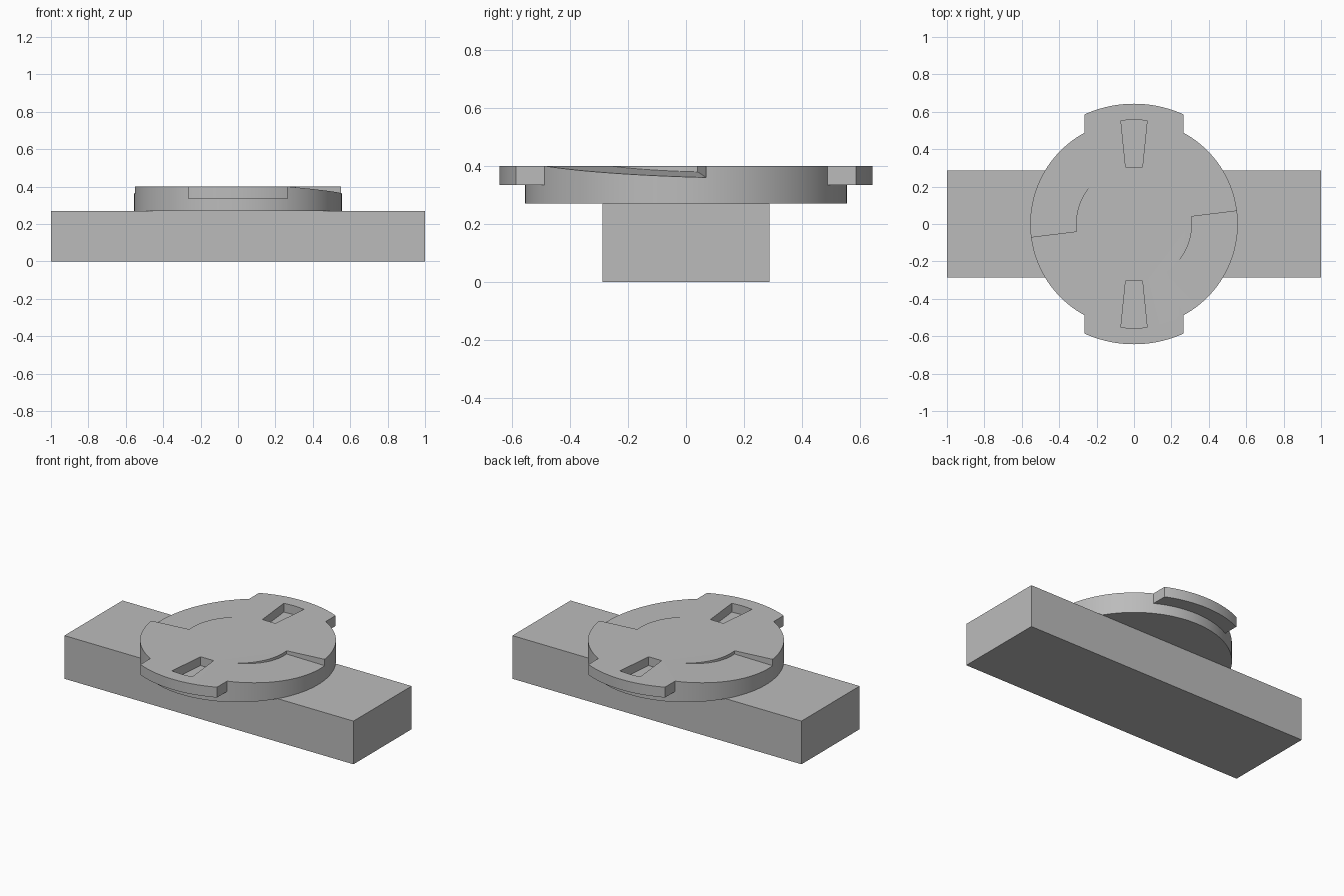
import bpy, bmesh
from math import cos, sin, pi, radians, acos

if "Cube" in bpy.data.objects:
    bpy.data.objects.remove(bpy.data.objects["Cube"])

BAR_TOP, TAB_BOTTOM, TOP = 0.27, 0.335, 0.40
DISC_R, TAB_R, TAB_X = 0.555, 0.643, 0.265

grey = bpy.data.materials.new("plain grey")
grey.use_nodes = True
grey.diffuse_color = (0.5, 0.5, 0.5, 1)
grey.node_tree.nodes["Principled BSDF"].inputs["Base Color"].default_value = (0.5, 0.5, 0.5, 1)


def make_object(name, bm):
    bmesh.ops.remove_doubles(bm, verts=bm.verts, dist=1e-5)
    bmesh.ops.recalc_face_normals(bm, faces=bm.faces)
    mesh = bpy.data.meshes.new(name)
    bm.to_mesh(mesh)
    bm.free()
    mesh.materials.append(grey)
    obj = bpy.data.objects.new(name, mesh)
    bpy.context.collection.objects.link(obj)
    return obj


def loft(name, rings):
    """Skin a stack of equal-length point rings and cap both ends."""
    bm = bmesh.new()
    loops = [[bm.verts.new(p) for p in ring] for ring in rings]
    n = len(loops[0])
    for a, b in zip(loops, loops[1:]):
        for i in range(n):
            j = (i + 1) % n
            # Skip where two rings share the same edge
            if (a[i].co - b[i].co).length + (a[j].co - b[j].co).length > 1e-5:
                bm.faces.new((a[i], a[j], b[j], b[i]))
    bm.faces.new(loops[0])
    bm.faces.new(loops[-1])
    return make_object(name, bm)


def polar(r, a):
    return r * cos(a), r * sin(a)


def cut(target, cutter):
    mod = target.modifiers.new("cut", "BOOLEAN")
    mod.operation, mod.solver, mod.object = "DIFFERENCE", "EXACT", cutter
    bpy.context.view_layer.objects.active = target
    bpy.ops.object.modifier_apply(modifier=mod.name)
    bpy.data.objects.remove(cutter)


# Base bar
rect = [(-1, -0.287), (1, -0.287), (1, 0.287), (-1, 0.287)]
loft("base_bar", [[(x, y, z) for x, y in rect] for z in (0, BAR_TOP)])

# Locking disc with two straight-sided tabs
corners = [acos(TAB_X / r) for r in (DISC_R, TAB_R)]
angles = [2 * pi * i / 128 for i in range(128)]
for c in corners:
    angles += [c, pi - c, pi + c, 2 * pi - c]
angles.sort()


def tab_radius(a):
    return max(DISC_R, min(TAB_R, TAB_X / max(abs(cos(a)), 1e-6)))


round_edge = [polar(DISC_R, a) for a in angles]
tab_edge = [polar(tab_radius(a), a) for a in angles]
levels = [(round_edge, BAR_TOP), (round_edge, TAB_BOTTOM),
          (tab_edge, TAB_BOTTOM), (tab_edge, TOP)]
disc = loft("locking_disc", [[(x, y, z) for x, y in e] for e, z in levels])


# Sloping ramp floor: a plane that meets the disc top near the front
def ramp_z(x, y):
    return TOP - 0.0825 * (0.917 * (x - 0.17) + 0.399 * (y + 0.26))


def arc(r, start, end, steps=32):
    return [polar(r, radians(start + (end - start) * i / steps)) for i in range(steps + 1)]


ramp = arc(0.31, 7.4, -60) + arc(0.6, -63, 7.2)
pocket = [(-0.045, 0.305), (0.045, 0.305), (0.07, 0.553), (0, 0.558), (-0.07, 0.553)]

# Both ramps and both pockets repeat after a half turn
for s in (1, -1):
    cut(disc, loft("ramp_cutter", [[(s * x, s * y, ramp_z(x, y)) for x, y in ramp],
                                   [(s * x, s * y, 0.5) for x, y in ramp]]))
    cut(disc, loft("pocket_cutter", [[(s * x, s * y, z) for x, y in pocket]
                                     for z in (0.345, 0.5)]))

bpy.ops.object.select_all(action="DESELECT")
disc.select_set(True)
bpy.context.view_layer.objects.active = disc
bpy.ops.object.shade_smooth_by_angle(angle=radians(30))
